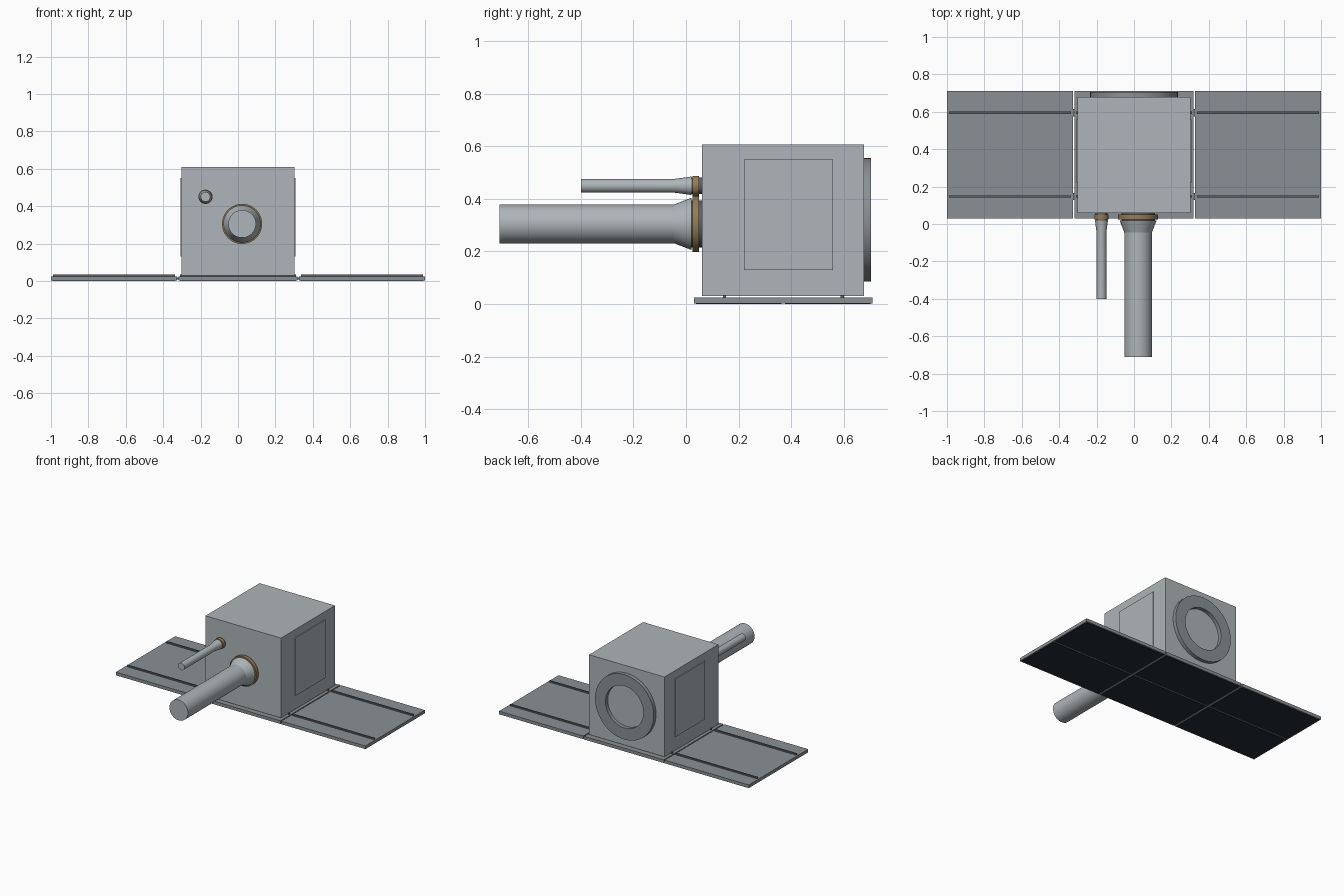
import bpy, bmesh, math
from mathutils import Vector

cube = bpy.data.objects.get("Cube")
if cube:
    bpy.data.objects.remove(cube, do_unlink=True)


def material(name, rgb):
    m = bpy.data.materials.new(name)
    m.use_nodes = True
    m.diffuse_color = (*rgb, 1)
    m.node_tree.nodes["Principled BSDF"].inputs["Base Color"].default_value = (*rgb, 1)
    return m


LIGHT = material("light grey metal", (0.42, 0.46, 0.48))
FRAME = material("mid grey frame", (0.25, 0.28, 0.30))
DARK = material("dark grey rail", (0.11, 0.12, 0.13))
BRASS = material("brass", (0.30, 0.20, 0.09))
CELL = material("dark blue solar cell", (0.017, 0.024, 0.036))


def finish(bm, name, mat):
    bmesh.ops.recalc_face_normals(bm, faces=bm.faces)
    me = bpy.data.meshes.new(name)
    bm.to_mesh(me)
    bm.free()
    me.materials.append(mat)
    ob = bpy.data.objects.new(name, me)
    bpy.context.collection.objects.link(ob)
    return ob


def box(name, mat, x, y, z):
    """Box from (min, max) pairs on each axis."""
    bm = bmesh.new()
    bmesh.ops.create_cube(bm, size=1)
    for v in bm.verts:
        v.co = [a + (b - a) * (c + 0.5) for c, (a, b) in zip(v.co, (x, y, z))]
    return finish(bm, name, mat)


def turned(name, mat, x, z, profile, closed=False):
    """Lathe a (y, radius) profile around an axis parallel to y."""
    bm = bmesh.new()
    verts = [bm.verts.new((x + r, y, z)) for y, r in profile]
    pairs = list(zip(verts, verts[1:]))
    if closed:
        pairs.append((verts[-1], verts[0]))
    edges = [bm.edges.new(p) for p in pairs]
    bmesh.ops.spin(bm, geom=verts + edges, cent=Vector((x, 0, z)), axis=(0, 1, 0),
                   angle=math.tau, steps=48, use_duplicate=False)
    bmesh.ops.remove_doubles(bm, verts=bm.verts, dist=0.0001)
    ob = finish(bm, name, mat)
    bpy.ops.object.select_all(action='DESELECT')
    ob.select_set(True)
    bpy.context.view_layer.objects.active = ob
    bpy.ops.object.shade_smooth_by_angle(angle=math.radians(20))
    return ob


FRONT, BACK = 0.06, 0.678

# Main body with a raised plate on each side
box("body", LIGHT, (-0.302, 0.302), (FRONT, BACK), (0.03, 0.608))
for side, s in (("left", 1), ("right", -1)):
    box(side + "_side_plate", LIGHT, sorted((s * 0.3, s * 0.308)), (0.22, 0.56), (0.13, 0.55))

# Separation ring on the back
turned("back_ring", FRAME, 0, 0.32,
       [(BACK - 0.002, 0.152), (0.705, 0.152), (0.705, 0.235), (BACK - 0.002, 0.235)], closed=True)


# Front tubes, each flaring into a brass mounting collar
def tube(name, x, z, tip, r, flare, collar):
    turned(name, LIGHT, x, z, [(tip, 0), (tip, r), (-0.045, r), (0.02, flare), (0.02, 0)])
    turned(name + "_collar", BRASS, x, z,
           [(0.024, 0), (0.024, collar), (0.05, collar), (0.05, 0)])
    turned(name + "_mount", DARK, x, z,
           [(0.018, 0), (0.018, flare * 0.9), (FRONT + 0.002, flare * 0.9), (FRONT + 0.002, 0)])


tube("main_tube", 0.022, 0.305, -0.71, 0.074, 0.099, 0.107)
tube("small_tube", -0.174, 0.45, -0.4, 0.026, 0.035, 0.038)


# Solar panels: frame, rails on top, two cells underneath
Y0, Y1 = 0.03, 0.71
MID, EDGE = (Y0 + Y1) / 2, 0.008


def panel(name, x0, x1):
    box(name + "_frame", FRAME, (x0, x1), (Y0, Y1), (0.002, 0.025))
    for place, y in (("front", 0.147), ("back", 0.595)):
        box(f"{name}_{place}_rail", DARK, (x0 + 0.01, x1 - 0.01),
            (y - 0.006, y + 0.006), (0.024, 0.035))
    for place, y in (("front", (Y0 + EDGE, MID - 0.006)), ("back", (MID + 0.006, Y1 - EDGE))):
        box(f"{name}_{place}_cell", CELL, (x0 + EDGE, x1 - EDGE), y, (0, 0.004))


panel("centre_panel", -0.319, 0.319)
panel("left_panel", 0.326, 1.0)
panel("right_panel", -1.0, -0.326)

# Hinges joining the panels
for side, s in (("left", 1), ("right", -1)):
    for place, y in (("front", 0.147), ("back", 0.595)):
        box(f"{side}_{place}_hinge", DARK, sorted((s * 0.315, s * 0.33)),
            (y - 0.02, y + 0.02), (0.008, 0.018))
